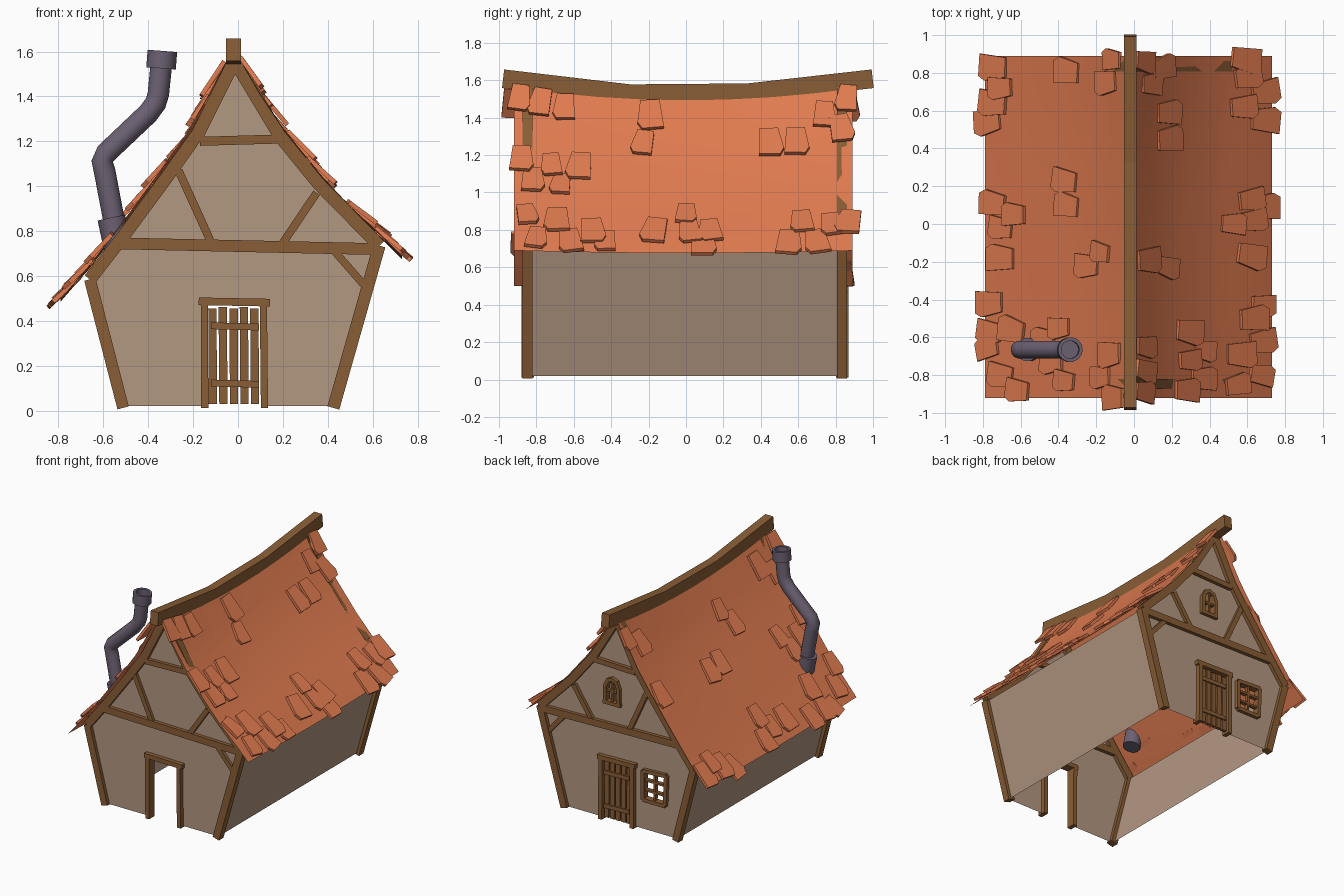
import bpy, bmesh, math, random
from mathutils import Vector as V, Matrix

if "Cube" in bpy.data.objects:
    bpy.data.objects.remove(bpy.data.objects["Cube"])

random.seed(4)


def material(name, rgb):
    m = bpy.data.materials.new(name)
    m.diffuse_color = (*rgb, 1)
    m.use_nodes = True
    m.node_tree.nodes["Principled BSDF"].inputs["Base Color"].default_value = m.diffuse_color
    return m


WOOD = material("timber", (0.25, 0.11, 0.035))
WALL = material("plaster", (0.45, 0.31, 0.22))
TILE = material("clay", (0.75, 0.2, 0.08))
IRON = material("iron", (0.15, 0.12, 0.17))


def finish(bm, name, mat, recalc=True):
    if recalc:
        bmesh.ops.recalc_face_normals(bm, faces=bm.faces)
    me = bpy.data.meshes.new(name)
    bm.to_mesh(me)
    bm.free()
    ob = bpy.data.objects.new(name, me)
    bpy.context.collection.objects.link(ob)
    me.materials.append(mat)
    return ob


def smooth(ob, angle):
    bpy.ops.object.select_all(action='DESELECT')
    ob.select_set(True)
    bpy.context.view_layer.objects.active = ob
    bpy.ops.object.shade_smooth_by_angle(angle=math.radians(angle))


def timber(name, pts, w, at, d=0.054, along_y=False):
    """Mitred beam following 2D points, w wide and d deep, centred at depth 'at'."""
    pts = [V(p) for p in pts]
    bm, rings = bmesh.new(), []
    for i, p in enumerate(pts):
        dirs = [(b - a).normalized() for a, b in zip(pts, pts[1:])][max(i - 1, 0):i + 1]
        t = sum(dirs, V((0, 0))).normalized()
        n = V((-t.y, t.x)) * (w / 2 / max(t.dot(dirs[0]), 0.5))
        ring = []
        for q, e in ((p + n, -d / 2), (p + n, d / 2), (p - n, d / 2), (p - n, -d / 2)):
            co = (at + e, q.x, q.y) if along_y else (q.x, at + e, q.y)
            ring.append(bm.verts.new(co))
        rings.append(ring)
    for a, b in zip(rings, rings[1:]):
        for k in range(4):
            bm.faces.new((a[k], a[k - 1], b[k - 1], b[k]))
    bm.faces.new(rings[0])
    bm.faces.new(rings[-1])
    return finish(bm, name, WOOD)


# Gable outline shared by walls and timbers
FRONT, BACK = -0.847, 0.835
L_FOOT, L_EAVE = (-0.515, 0.02), (-0.66, 0.585)
R_FOOT, R_EAVE = (0.43, 0.02), (0.63, 0.735)
L_RAFTER = [L_EAVE, (-0.505, 0.785), (-0.31, 1.05), (-0.175, 1.24), (-0.02, 1.55)]
R_RAFTER = [R_EAVE, (0.36, 1.01), (0.185, 1.225), (-0.01, 1.55)]
DOORWAY = [(0.115, 0.02), (0.115, 0.475), (-0.15, 0.475), (-0.15, 0.02)]
WINDOW = [(-0.42, 0.25), (-0.235, 0.25), (-0.235, 0.47), (-0.43, 0.48)]
ARCH = [(-0.03, 0.91), (0.085, 0.91), (0.085, 1.03), (0.06, 1.08), (0.027, 1.095),
        (-0.01, 1.08), (-0.03, 1.03)]


# Gable walls with door and window openings
def gable_wall(name, y, holes):
    bm = bmesh.new()
    outline = [L_FOOT] + L_RAFTER + R_RAFTER[-2::-1] + [R_FOOT] + DOORWAY
    for loop in [outline] + holes:
        vs = [bm.verts.new((x, y, z)) for x, z in loop]
        for a, b in zip(vs, vs[1:] + vs[:1]):
            bm.edges.new((a, b))
    bmesh.ops.triangle_fill(bm, edges=bm.edges[:], use_beauty=True)
    finish(bm, name, WALL)


gable_wall("front_wall", FRONT, [])
gable_wall("back_wall", BACK, [WINDOW, ARCH])

# Leaning side walls
for name, a, b in (("left_wall", L_FOOT, L_EAVE), ("right_wall", R_FOOT, R_EAVE)):
    bm = bmesh.new()
    bm.faces.new([bm.verts.new((p[0], y, p[1]))
                  for p, y in ((a, FRONT), (a, BACK), (b, BACK), (b, FRONT))])
    finish(bm, name, WALL)

# Timber frame of both gables
FRAME = [
    ("left_post", [(-0.512, 0.012), L_EAVE], 0.052),
    ("right_post", [(0.425, 0.012), R_EAVE], 0.055),
    ("left_rafter", L_RAFTER, 0.058),
    ("right_rafter", R_RAFTER, 0.058),
    ("tie_beam", [(-0.53, 0.745), (0.61, 0.72)], 0.052),
    ("collar_beam", [(-0.17, 1.2), (0.18, 1.21)], 0.04),
    ("left_brace", [(-0.265, 1.07), (-0.12, 0.75)], 0.036),
    ("right_brace", [(0.35, 0.97), (0.195, 0.74)], 0.036),
    ("knee_brace", [(0.43, 0.71), (0.57, 0.55)], 0.034),
    ("door_jamb_left", [(-0.148, 0.012), (-0.15, 0.475)], 0.032),
    ("door_jamb_right", [(0.118, 0.012), (0.113, 0.475)], 0.032),
    ("door_lintel", [(-0.175, 0.487), (0.143, 0.481)], 0.034),
]
for side, y in (("front", FRONT), ("back", BACK)):
    for name, pts, w in FRAME:
        depth = 0.066 if "door" in name else 0.046 if "brace" in name else 0.054
        timber(f"{side}_{name}", pts, w, y, depth)

# Plank door in the back gable
for i in range(5):
    x = -0.112 + 0.047 * i
    timber(f"door_plank_{i}", [(x, 0.03), (x + random.uniform(-.004, .004), 0.455 + 0.006 * (i % 2))],
           0.037, BACK, 0.025)
for i, z in enumerate((0.12, 0.375)):
    timber(f"door_batten_{i}", [(-0.12, z + 0.003), (0.093, z - 0.003)], 0.03, BACK, 0.045)

# Windows in the back gable
for i in range(4):
    timber(f"window_frame_{i}", [WINDOW[i], WINDOW[(i + 1) % 4]], 0.028, BACK, 0.05)
timber("window_bar_upright", [(-0.328, 0.25), (-0.332, 0.475)], 0.016, BACK, 0.03)
for i, z in enumerate((0.325, 0.4)):
    timber(f"window_bar_{i}", [(-0.425, z), (-0.235, z)], 0.016, BACK, 0.03)
timber("attic_window_frame", ARCH[1:] + ARCH[:1], 0.026, BACK, 0.05)
timber("attic_window_sill", [(-0.045, 0.91), (0.1, 0.91)], 0.026, BACK, 0.05)
timber("attic_bar_upright", [(0.027, 0.91), (0.027, 1.09)], 0.015, BACK, 0.03)
timber("attic_bar_cross", [(-0.03, 1.0), (0.085, 1.0)], 0.015, BACK, 0.03)

# Sagging ridge beam
timber("ridge_beam", [(-0.978, 1.608), (-0.3, 1.528), (0.33, 1.533), (0.998, 1.608)],
       0.1, -0.02, 0.066, along_y=True)

# Curved roof slopes, dipping in the middle like the ridge
LEFT = [(-0.03, 1.6), (-0.13, 1.41), (-0.22, 1.25), (-0.36, 1.05), (-0.53, 0.82), (-0.66, 0.65), (-0.79, 0.5)]
RIGHT = [(-0.01, 1.6), (0.1, 1.41), (0.2, 1.26), (0.37, 1.05), (0.5, 0.91), (0.62, 0.8), (0.73, 0.69)]


def interp(k, pts):
    for (a, za), (b, zb) in zip(pts, pts[1:]):
        if min(a, b) <= k <= max(a, b):
            break
    return za + (zb - za) * (k - a) / (b - a)


def roof_point(prof, x, y):
    z = interp(x, prof)
    low = prof[-1][1]
    weight = min(1, max(0.2, (z - low) / (1.6 - low)))
    return V((x, y, z - 0.07 * weight * max(0, 1 - (y / 0.92) ** 2)))


for name, prof in (("roof_left", LEFT), ("roof_right", RIGHT)):
    bm = bmesh.new()
    rows = [[bm.verts.new(roof_point(prof, x, -0.92 + 1.81 * j / 8)) for j in range(9)] for x, _ in prof]
    for a, b in zip(rows, rows[1:]):
        for j in range(8):
            bm.faces.new((a[j], a[j + 1], b[j + 1], b[j]))
    smooth(finish(bm, name, TILE), 60)

# Loose clay shingles: left as (x, y), right as (y, z)
LEFT_TILES = [
    (-.74, .83), (-.7, .72), (-.74, .64), (-.77, .54), (-.35, .81), (-.14, .75), (-.11, .87),
    (-.74, .11), (-.63, .05), (-.7, -.02), (-.7, -.18), (-.36, .23), (-.35, .1), (-.24, -.22),
    (-.17, -.15), (-.76, -.42), (-.76, -.57), (-.64, -.56), (-.77, -.66), (-.7, -.8), (-.61, -.88),
    (-.39, -.55), (-.47, -.61), (-.43, -.73), (-.36, -.83), (-.12, -.69), (-.17, -.81), (-.1, -.92)]
RIGHT_TILES = [
    (-.89, 1.5), (-.78, 1.49), (-.65, 1.48), (.86, 1.5), (.74, 1.43), (.83, 1.34), (-.19, 1.46),
    (-.23, 1.3), (.45, 1.29), (.59, 1.29), (-.88, 1.17), (-.72, 1.15), (-.57, 1.15), (-.82, 1.06),
    (-.67, 1.05), (-.85, .87), (-.69, .85), (-.5, .79), (-.43, .74), (-.62, .74), (-.17, .8), (0, .89),
    (.02, .79), (.13, .8), (.09, .73), (.62, .84), (.78, .82), (.87, .83), (.55, .73), (.7, .73), (-.8, .75)]
SHAPE = [(-.05, -.09), (.045, -.09), (.066, .045), (.045, .085), (-.062, .08)]


def shingles(name, prof, spots, side):
    bm = bmesh.new()
    for x, y in spots:
        p = roof_point(prof, x, y)
        t = (roof_point(prof, x + 0.03 * side, y) - p).normalized()
        n = V((-t.z, 0, t.x)) * side
        t = (t + 0.1 * n).normalized()          # lift the lower edge
        n = V((-t.z, 0, t.x)) * side
        turn = Matrix.Rotation(random.uniform(-0.2, 0.2), 3, n)
        u, t = turn @ V((0, 1, 0)), turn @ t
        s, f = random.uniform(0.88, 1.12), random.choice((-1, 1))
        c = p + n * random.uniform(0.012, 0.02)
        lo, hi = ([bm.verts.new(c + (u * a * f + t * b) * s + n * h) for a, b in SHAPE] for h in (-.01, .01))
        bm.faces.new(lo)
        bm.faces.new(hi)
        for k in range(5):
            bm.faces.new((lo[k - 1], lo[k], hi[k], hi[k - 1]))
    finish(bm, name, TILE)


shingles("left_shingles", LEFT, LEFT_TILES, -1)
inverse = [(z, x) for x, z in RIGHT]
shingles("right_shingles", RIGHT, [(interp(z, inverse), y) for y, z in RIGHT_TILES], 1)


# Crooked stove pipe with base collar and open cap
def pipe(name, pts, r, open_top=False):
    bm, rings = bmesh.new(), []
    pts = [V((x, -0.665, z)) for x, z in pts]
    for i, p in enumerate(pts):
        t = (pts[min(i + 1, len(pts) - 1)] - pts[max(i - 1, 0)]).normalized()
        side = V((t.z, 0, -t.x))
        radii = [r, r * 0.72] if open_top and i == len(pts) - 1 else [r]
        rings += [[bm.verts.new(p + (side * math.cos(a) + V((0, 1, 0)) * math.sin(a)) * q)
                   for a in (k * math.tau / 14 for k in range(14))] for q in radii]
    if open_top:                                # recessed mouth
        rings.append([bm.verts.new(v.co - t * 0.05) for v in rings[-1]])
    for a, b in zip(rings, rings[1:]):
        for k in range(14):
            bm.faces.new((a[k - 1], a[k], b[k], b[k - 1]))
    bm.faces.new(rings[0])
    bm.faces.new(rings[-1])
    smooth(finish(bm, name, IRON), 40)


pipe("stove_pipe", [(-0.54, 0.78), (-0.595, 1.07), (-0.605, 1.11), (-0.59, 1.145), (-0.4, 1.325),
                    (-0.367, 1.37), (-0.355, 1.41), (-0.342, 1.54)], 0.048)
pipe("pipe_collar", [(-0.535, 0.72), (-0.565, 0.86)], 0.062)
pipe("pipe_cap", [(-0.343, 1.525), (-0.337, 1.603)], 0.066, True)
